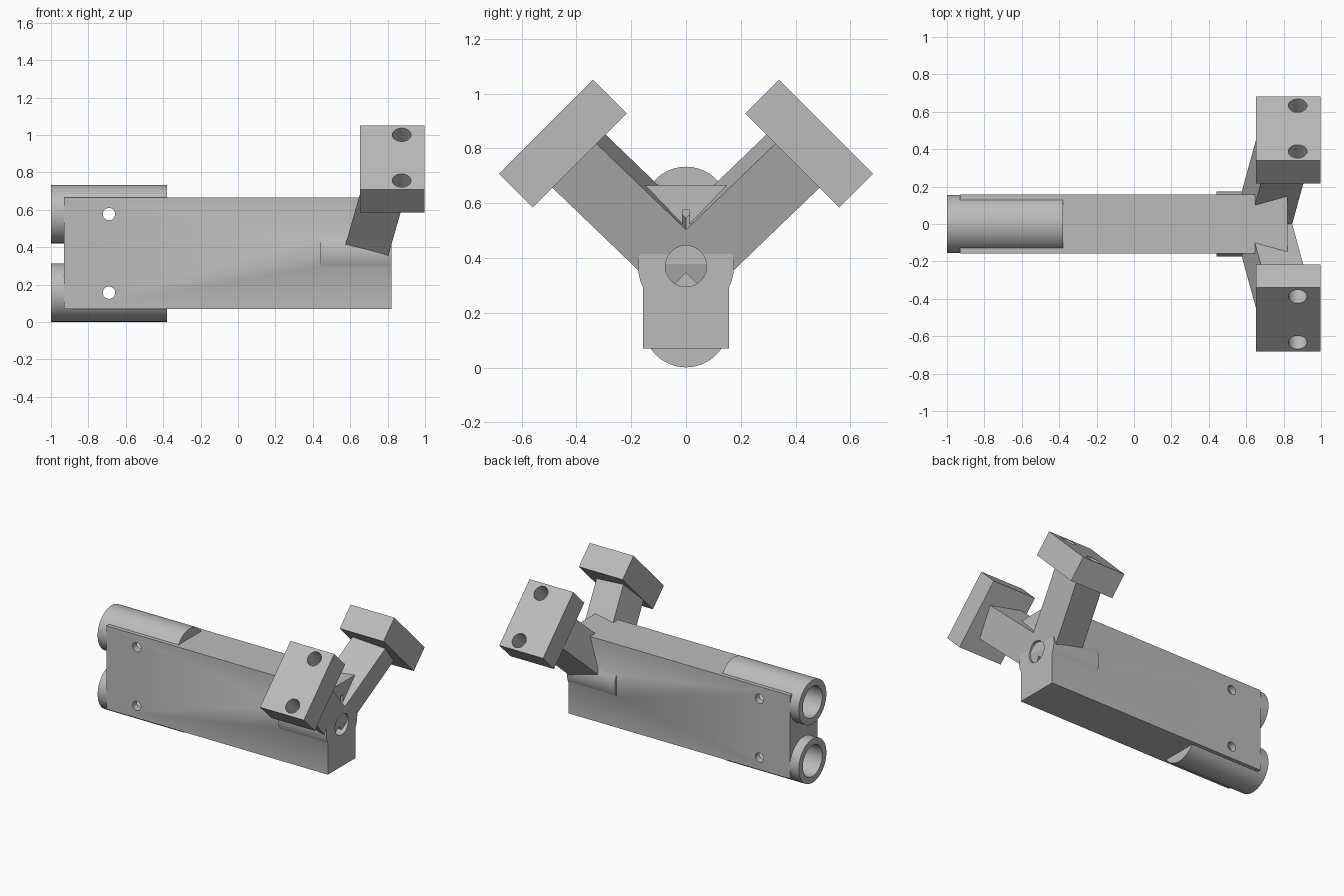
import bpy
from math import radians
from mathutils import Matrix, Vector

cube = bpy.data.objects.get("Cube")
if cube:
    bpy.data.objects.remove(cube, do_unlink=True)

grey = bpy.data.materials.new("plain grey")
grey.use_nodes = True
GREY = (0.5, 0.5, 0.5, 1)
grey.diffuse_color = GREY
grey.node_tree.nodes["Principled BSDF"].inputs["Base Color"].default_value = GREY


def finish(name, matrix):
    ob = bpy.context.object
    ob.name = name
    ob.data.transform(matrix)
    ob.data.materials.append(grey)
    return ob


def box(name, low, high, matrix=Matrix()):
    low, high = Vector(low), Vector(high)
    bpy.ops.mesh.primitive_cube_add(size=1)
    local = Matrix.Translation((low + high) / 2) @ Matrix.Diagonal((*(high - low), 1))
    return finish(name, matrix @ local)


def rod(name, radius, start, end, matrix):
    """Cylinder along the local z axis of the matrix."""
    bpy.ops.mesh.primitive_cylinder_add(vertices=64, radius=radius, depth=end - start)
    return finish(name, matrix @ Matrix.Translation((0, 0, (start + end) / 2)))


def combine(ob, tool, operation):
    mod = ob.modifiers.new(operation.lower(), "BOOLEAN")
    mod.operation, mod.object, mod.solver = operation, tool, "EXACT"
    bpy.ops.object.select_all(action="DESELECT")
    bpy.context.view_layer.objects.active = ob
    ob.select_set(True)
    bpy.ops.object.modifier_apply(modifier=mod.name)
    bpy.data.objects.remove(tool, do_unlink=True)


def smooth(ob):
    bpy.ops.object.select_all(action="DESELECT")
    bpy.context.view_layer.objects.active = ob
    ob.select_set(True)
    bpy.ops.object.shade_smooth_by_angle(angle=radians(30))


def along_x(z):
    return Matrix.Translation((0, 0, z)) @ Matrix.Rotation(radians(90), 4, "Y")


AXIS_Z = 0.37
TUBES = (0.157, 0.577)

# Long main block with the round bearing housing near its end
body = box("main_block", (-0.93, -0.157, 0.07), (0.82, 0.157, 0.665))
combine(body, rod("housing", 0.175, 0.44, 0.82, along_x(AXIS_Z)), "UNION")

# Two sockets let into the block, each bored and cross-drilled for a pin
for z in TUBES:
    combine(body, rod("socket", 0.156, -1, -0.38, along_x(z)), "UNION")
for z in TUBES:
    combine(body, rod("bore", 0.11, -1.1, -0.4, along_x(z)), "DIFFERENCE")
    across = Matrix.Translation((-0.69, 0, z)) @ Matrix.Rotation(radians(90), 4, "X")
    combine(body, rod("pin_hole", 0.033, -0.3, 0.3, across), "DIFFERENCE")

# End bore and the small slot above it
combine(body, rod("end_bore", 0.075, 0.62, 0.9, along_x(AXIS_Z)), "DIFFERENCE")
combine(body, box("slot", (0.7, -0.012, 0.48), (0.9, 0.012, 0.575)), "DIFFERENCE")
smooth(body)

# Two leaning square arms, each carrying a drilled clamp head
for side, label in ((1, "front"), (-1, "back")):
    spread = Matrix.Rotation(side * radians(45), 4, "X")
    lean = Matrix.Translation((0.687, 0, 0.378)) @ Matrix.Rotation(radians(16), 4, "Y")
    arm = box(label + "_arm", (-0.118, -0.116, 0), (0.118, 0.116, 0.6), lean @ spread)
    combine(arm, rod("trim", 0.075, 0.81, 0.95, along_x(AXIS_Z)), "DIFFERENCE")

    frame = Matrix.Translation((0.825, -side * 0.449, 0.817)) @ spread
    head = box(label + "_head", (-0.173, -0.242, -0.087), (0.173, 0.242, 0.087), frame)
    for offset in (-0.173, 0.173):
        place = frame @ Matrix.Translation((0.05, offset, 0))
        combine(head, rod("screw_hole", 0.05, -0.05, 0.2, place), "DIFFERENCE")
    smooth(head)
